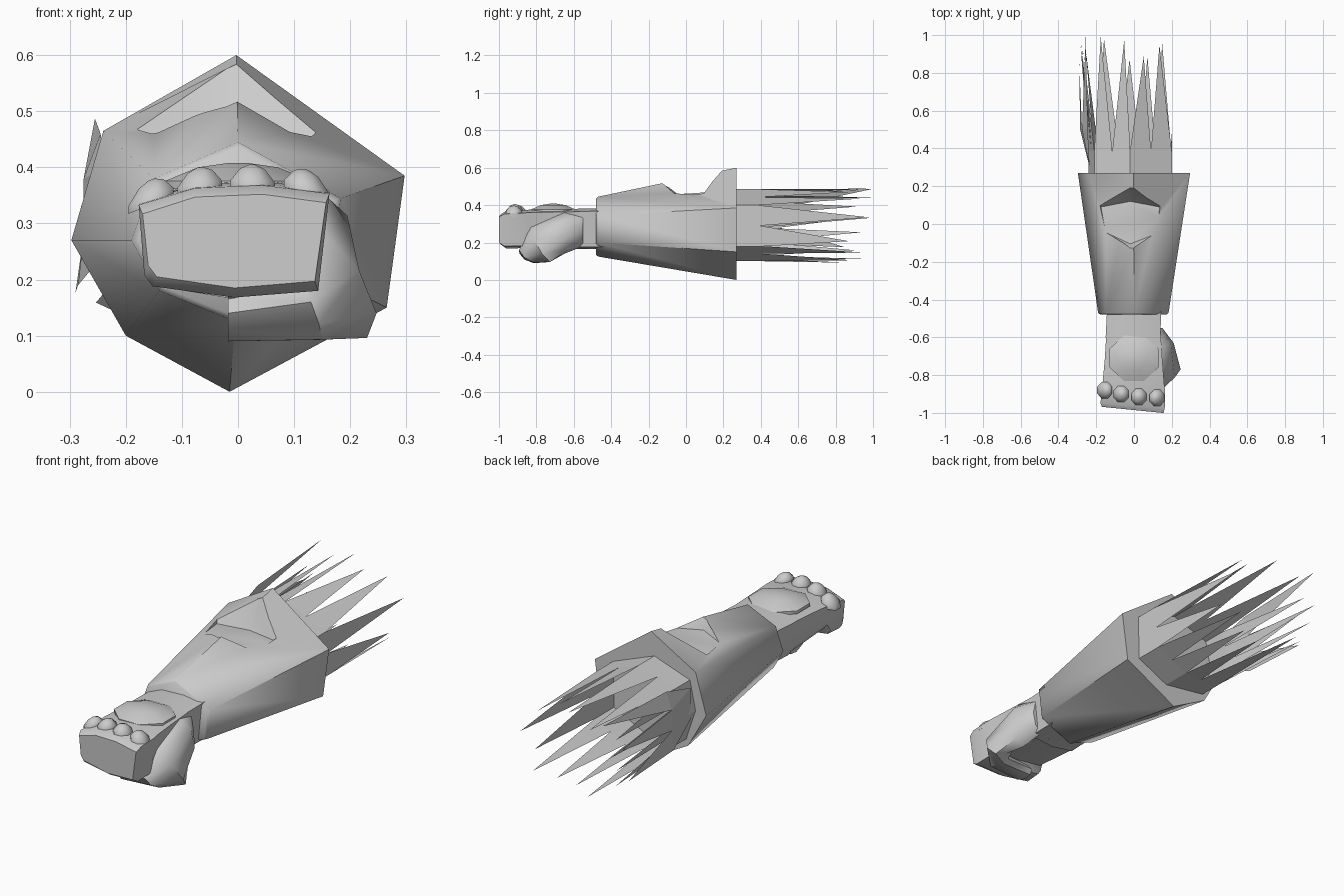
import bpy, bmesh, math, random
from mathutils import Vector

if "Cube" in bpy.data.objects:
    bpy.data.objects.remove(bpy.data.objects["Cube"])

random.seed(4)


def finish(name, bm, smooth=None):
    bmesh.ops.recalc_face_normals(bm, faces=bm.faces)
    me = bpy.data.meshes.new(name)
    bm.to_mesh(me)
    bm.free()
    ob = bpy.data.objects.new(name, me)
    bpy.context.collection.objects.link(ob)
    if smooth:
        bpy.ops.object.select_all(action='DESELECT')
        bpy.context.view_layer.objects.active = ob
        ob.select_set(True)
        bpy.ops.object.shade_smooth_by_angle(angle=math.radians(smooth))
    return ob


def loft(name, rings, smooth=None):
    """Skin a list of equal-length rings and cap both ends."""
    bm = bmesh.new()
    vs = [[bm.verts.new(p) for p in r] for r in rings]
    n = len(rings[0])
    for a, b in zip(vs, vs[1:]):
        for i in range(n):
            j = (i + 1) % n
            bm.faces.new((a[i], a[j], b[j], b[i]))
    bm.faces.new(vs[0])
    bm.faces.new(vs[-1])
    return finish(name, bm, smooth)


def at_y(sec, y):
    return [(x, y, z) for x, z in sec]


# Flared seven-sided cuff
front = [(0, .445), (.183, .345), (.165, .2), (-.005, .125), (-.14, .18), (-.19, .27), (-.15, .38)]
back = [(-.003, .6), (.297, .385), (.265, .15), (-.015, 0), (-.2, .1), (-.297, .27), (-.24, .465)]
lip = [(x * .94, .28 + (z - .28) * .94) for x, z in front]
cuff = loft("cuff", [at_y(lip, -.48), at_y(front, -.47), at_y(back, .27)])

# Hexagonal socket cut into the top of the cuff
floor = [(-.02, .12), (.135, .09), (.125, -.05), (-.02, -.105), (-.15, -.045), (-.175, .09)]
cutter = loft("socket_cutter", [
    [(x, y, .458 - y * .08) for x, y in floor],
    [(-.02 + (x + .02) * 1.35, y * 1.9, .64) for x, y in floor]])
cutter.hide_render = True
cutter.hide_viewport = True
mod = cuff.modifiers.new("socket", 'BOOLEAN')
mod.operation = 'DIFFERENCE'
mod.solver = 'EXACT'
mod.object = cutter
bpy.context.view_layer.update()
dg = bpy.context.evaluated_depsgraph_get()
cut_mesh = bpy.data.meshes.new_from_object(cuff.evaluated_get(dg))
cuff.modifiers.clear()
cuff.data = cut_mesh
bpy.data.objects.remove(cutter)
bpy.context.view_layer.objects.active = cuff
cuff.select_set(True)
bpy.ops.object.shade_smooth_by_angle(angle=math.radians(50))

# Torn sleeve: open tube ending in long shards
sec = [(-.21, .42), (-.02, .485), (.2, .4), (.195, .18), (.03, .1), (-.19, .13), (-.24, .28)]
pts = []
for i, p in enumerate(sec):
    q = sec[(i + 1) % len(sec)]
    pts += [Vector(p), (Vector(p) + Vector(q)) / 2]
bm = bmesh.new()
inner = [bm.verts.new((p.x, .24, p.y)) for p in pts]
outer = [bm.verts.new((p.x, .4 + random.uniform(-.02, .02), p.y)) for p in pts]
for i in range(len(pts)):
    j = (i + 1) % len(pts)
    bm.faces.new((inner[i], inner[j], outer[j], outer[i]))
    mid = pts[i].lerp(pts[j], random.uniform(.25, .75))
    tip_x = mid.x - (.05 if mid.x < -.2 else 0)
    tip = bm.verts.new((tip_x, random.uniform(.86, 1.0), .3 + (mid.y - .3) * 1.08))
    bm.faces.new((outer[i], outer[j], tip))
finish("torn_sleeve", bm)

# Loose strip of shards on the left side
bm = bmesh.new()
edge = [(-.245, .46), (-.275, .38), (-.275, .28), (-.285, .19)]
tips = [(-.255, 1.0, .487), (-.275, .9, .33), (-.29, .85, .175)]
root = [bm.verts.new((-.235, .3, z)) for z in (.4, .25)]
row = [bm.verts.new((x, .5, z)) for x, z in edge]
bm.faces.new((root[0], row[0], row[1]))
bm.faces.new((root[0], row[1], row[2], root[1]))
bm.faces.new((root[1], row[2], row[3]))
for i, t in enumerate(tips):
    bm.faces.new((row[i], row[i + 1], bm.verts.new(t)))
finish("loose_sleeve_strip", bm)


def hand_ring(y, x0, x1, zb, zt, skew=0):
    m = (x0 + x1) / 2
    sec = [(x0, zt - .035), (m - .07, zt - .005), (m + .05, zt), (x1, zt - .015), (x1 - .02, zb + .012),
           (m, zb), (x0 + .025, zb + .02), (x0 + .01, zb + .04)]
    return [(x, y - skew * x, z) for x, z in sec]


# Wrist
loft("wrist", [hand_ring(-.40, -.14, .145, .165, .385), hand_ring(-.6, -.15, .14, .165, .38)], 40)

# Fist with curled fingers
loft("fist", [
    hand_ring(-.56, -.145, .14, .165, .38),
    hand_ring(-.72, -.155, .15, .185, .378),
    hand_ring(-.85, -.167, .16, .205, .375),
    hand_ring(-.87, -.172, .163, .17, .372),
    hand_ring(-.96, -.177, .163, .168, .368, .06),
    hand_ring(-.985, -.170, .157, .185, .352, .1)], 40)

# Thumb wrapping under the fingers
path = [((.10, -.55, .27), (.05, 0, 0), (0, 0, .09)),
        ((.135, -.65, .25), (.075, .02, -.02), (.01, 0, .11)),
        ((.165, -.77, .195), (.082, 0, -.055), (-.01, -.06, .085)),
        ((.13, -.825, .14), (.02, .01, -.047), (0, -.068, .02)),
        ((-.018, -.825, .13), (0, .01, -.04), (0, -.065, .01))]
rings = []
for c, a, b in path:
    c, a, b = Vector(c), Vector(a), Vector(b)
    rings.append([c + a * math.cos(t) + b * math.sin(t)
                  for t in (k * math.tau / 8 for k in range(8))])
loft("thumb", rings, 50)


def dome(name, c, rx, ry, h, sides, tilt):
    """Low faceted boss on the back of the hand."""
    rings = []
    for s, dz in ((1, -.015), (1, 0), (.55, h * .75), (.12, h)):
        ring = []
        for k in range(sides):
            t = (k + .5) * math.tau / sides
            x, y = rx * s * math.cos(t), ry * s * math.sin(t)
            ring.append((c[0] + x, c[1] + y, c[2] + dz + x * tilt))
        rings.append(ring)
    loft(name, rings, 50)


# Plate and knuckle studs
dome("hand_plate", (0, -.71, .376), .14, .13, .032, 8, 0)
for i, (x, y, z, tilt) in enumerate([(-.155, -.88, .348, .4), (-.068, -.9, .37, .15),
                                     (.026, -.915, .375, -.05), (.122, -.92, .366, -.3)]):
    dome(f"knuckle_{i + 1}", (x, y, z), .043, .047, .03, 8, tilt)
